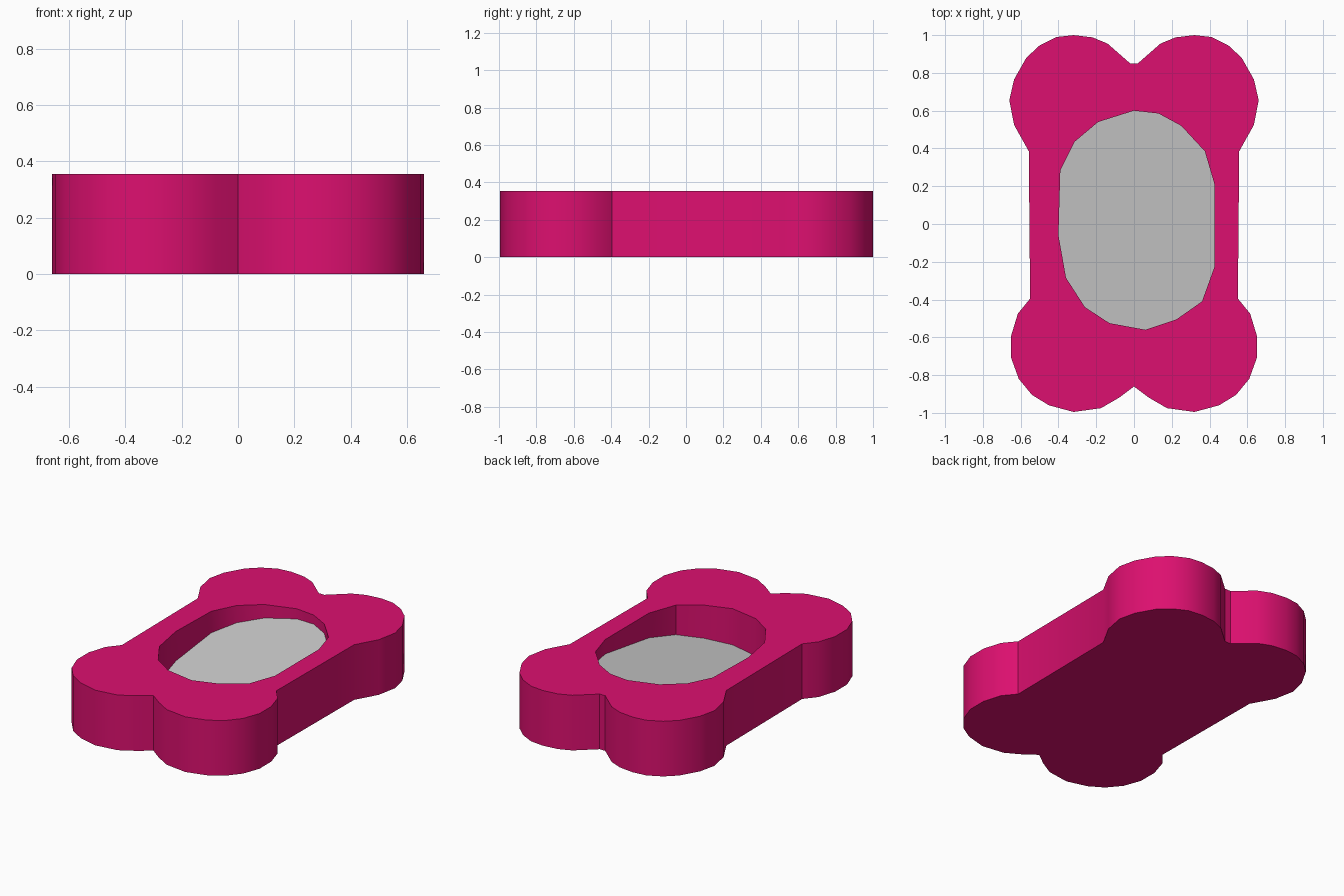
import bpy, bmesh, math

if "Cube" in bpy.data.objects:
    bpy.data.objects.remove(bpy.data.objects["Cube"])

HEIGHT = 0.355

# right half of the bone outline, top notch to bottom notch
half = [(0.02, .85), (.14, .955), (.22, .988), (.32, 1), (.41, .99), (.50, .945),
        (.57, .88), (.635, .765), (.66, .655), (.635, .525), (.557, .385),
        (.55, -.395), (.615, -.475), (.65, -.59), (.65, -.71), (.61, -.82),
        (.54, -.905), (.45, -.96), (.32, -.995), (.175, -.975), (.08, -.92), (0, -.86)]
outline = half + [(-x, y) for x, y in reversed(half[:-1])]

# irregular oval of the bowl
oval = [(0, .6), (.13, .585), (.25, .52), (.375, .385), (.425, .215), (.425, -.23),
        (.36, -.41), (.225, -.505), (.06, -.56), (-.13, -.525), (-.26, -.44),
        (-.36, -.285), (-.4, -.06), (-.39, .285), (-.315, .435), (-.19, .54)]


def floor_z(x, y):
    # bowl floor is a tilted plane
    return 0.201 + 0.068 * x + 0.148 * y


def ring(bm, pts, zf):
    return [bm.verts.new((x, y, zf(x, y))) for x, y in pts]


def walls(bm, low, high, inward=False):
    for i in range(len(low)):
        j = (i + 1) % len(low)
        loop = [low[i], high[i], high[j], low[j]]
        bm.faces.new(loop[::-1] if inward else loop)


def finish(bm, name, colour=None):
    mesh = bpy.data.meshes.new(name)
    bm.to_mesh(mesh)
    bm.free()
    ob = bpy.data.objects.new(name, mesh)
    bpy.context.collection.objects.link(ob)
    if colour:
        mat = bpy.data.materials.new(name + "_colour")
        mat.diffuse_color = colour
        mat.use_nodes = True
        mat.node_tree.nodes["Principled BSDF"].inputs["Base Color"].default_value = mat.diffuse_color
        mesh.materials.append(mat)
    bpy.ops.object.select_all(action='DESELECT')
    ob.select_set(True)
    bpy.context.view_layer.objects.active = ob
    bpy.ops.object.shade_smooth_by_angle(angle=math.radians(31))
    return ob


# bone-shaped dish: base, outer walls, bowl walls and flat rim
bm = bmesh.new()
base = ring(bm, outline, lambda x, y: 0)
top = ring(bm, outline, lambda x, y: HEIGHT)
lip = ring(bm, oval, lambda x, y: HEIGHT)
pit = ring(bm, oval, floor_z)
bm.faces.new(base)
walls(bm, base, top)
walls(bm, pit, lip, inward=True)
edges = [bm.edges.get((r[i - 1], r[i])) for r in (top, lip) for i in range(len(r))]
rim = bmesh.ops.triangle_fill(bm, use_beauty=True, edges=edges, normal=(0, 0, 1))
for f in rim["geom"]:
    if isinstance(f, bmesh.types.BMFace):
        f.normal_update()
        if f.normal.z < 0:
            f.normal_flip()
finish(bm, "bone_dish", (0.72, 0.005, 0.16, 1))

# grey sloping floor of the bowl
bm = bmesh.new()
bm.faces.new(ring(bm, oval[::-1], floor_z))
finish(bm, "bowl_floor")
